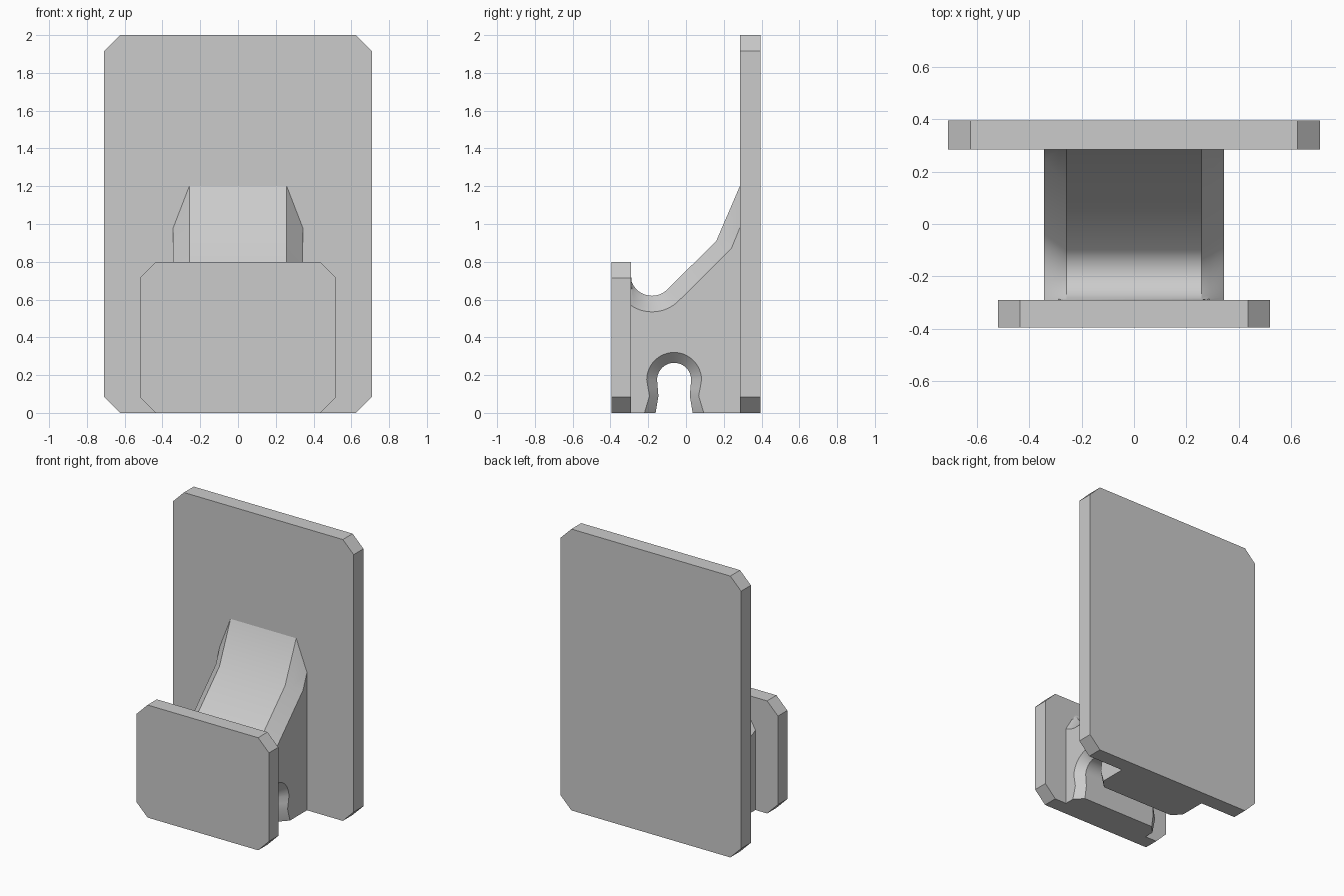
import bpy, bmesh
from math import cos, sin, radians

cube = bpy.data.objects.get("Cube")
if cube:
    bpy.data.objects.remove(cube, do_unlink=True)

grey = bpy.data.materials.new("plain grey")
grey.use_nodes = True
COLOR = (0.6, 0.6, 0.6, 1)
grey.diffuse_color = COLOR
grey.node_tree.nodes["Principled BSDF"].inputs["Base Color"].default_value = COLOR


def loft(name, sections):
    """Skin matching closed sections and cap both ends."""
    bm = bmesh.new()
    rings = [[bm.verts.new(p) for p in s] for s in sections]
    for a, b in zip(rings, rings[1:]):
        for i in range(len(a)):
            j = (i + 1) % len(a)
            bm.faces.new((a[i], a[j], b[j], b[i]))
    bm.faces.new(rings[0])
    bm.faces.new(rings[-1])
    bmesh.ops.recalc_face_normals(bm, faces=bm.faces)
    mesh = bpy.data.meshes.new(name)
    bm.to_mesh(mesh)
    bm.free()
    mesh.materials.append(grey)
    obj = bpy.data.objects.new(name, mesh)
    bpy.context.collection.objects.link(obj)
    return obj


def plate(name, half, height, y0, y1, cut=0.085):
    """Upright plate with clipped corners."""
    right = [(half - cut, 0), (half, cut), (half, height - cut), (half - cut, height)]
    outline = right + [(-x, z) for x, z in reversed(right)]
    return loft(name, [[(x, y, z) for x, z in outline] for y in (y0, y1)])


def arc(cy, cz, r, start, end, steps):
    angles = [radians(start + (end - start) * i / steps) for i in range(steps + 1)]
    return [(cy + r * cos(a), cz + r * sin(a)) for a in angles]


# Two end plates
FRONT, BACK = -0.29, 0.285
plate("front_plate", 0.52, 0.8, -0.395, FRONT)
plate("back_plate", 0.71, 2.0, BACK, 0.395)


# Saddle outline: hollow, 45 degree ramp, steep rise to the back plate
def saddle(radius, start, knee, rise):
    pts = arc(-0.18, 0.735, radius, start, -45, 20)
    pts[0] = (FRONT, pts[0][1])
    return pts + [knee, (BACK, rise)]


crest = saddle(0.115, -172, (0.16, 0.91), 1.2)
shoulder = saddle(0.2, -123.4, (0.24, 0.87), 0.98)


# Keyhole notch open at the bottom, listed from back to front
def notch(radius, waist, mouth):
    c = -0.063
    return ([(c + mouth, 0), (c + waist, 0.09), (c + (waist + radius) / 2, 0.13)]
            + arc(c, 0.175, radius, 0, 180, 24)
            + [(c - (waist + radius) / 2, 0.13), (c - waist, 0.09), (c - mouth, 0)])


tight = notch(0.09, 0.083, 0.098)
wide = notch(0.145, 0.13, 0.157)

# Bridge: bevelled saddle edges and flared notch ends, mirrored across x
EDGE, FLARE, INNER = 0.343, 0.288, 0.258
t = (EDGE - FLARE) / (EDGE - INNER)
middle = [(a[0] + (b[0] - a[0]) * t, a[1] + (b[1] - a[1]) * t)
          for a, b in zip(shoulder, crest)]


def section(x, top, hole):
    outline = top + [(BACK, 0)] + hole + [(FRONT, 0)]
    return [(x, y, z) for y, z in outline]


half = [(EDGE, shoulder, wide), (FLARE, middle, tight), (INNER, crest, tight)]
sections = [section(-x, a, b) for x, a, b in half]
sections += [section(x, a, b) for x, a, b in reversed(half)]
bridge = loft("saddle_bridge", sections)

bpy.ops.object.select_all(action="DESELECT")
bridge.select_set(True)
bpy.context.view_layer.objects.active = bridge
bpy.ops.object.shade_smooth_by_angle(angle=radians(30))
